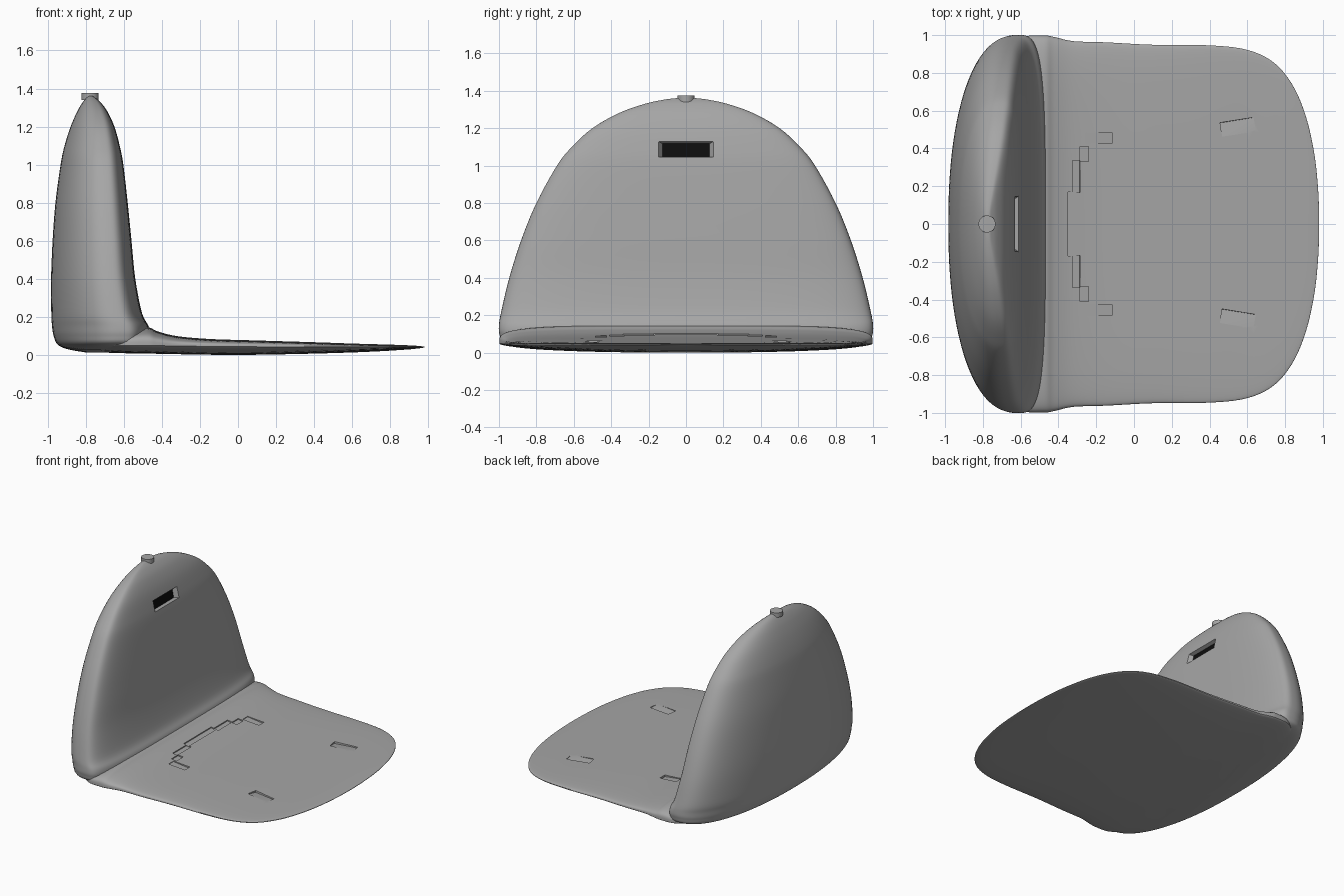
import bpy, bmesh, math
from mathutils import Matrix, Vector

cube = bpy.data.objects.get("Cube")
if cube:
    bpy.data.objects.remove(cube, do_unlink=True)


def material(name, rgb):
    m = bpy.data.materials.new(name)
    m.use_nodes = True
    m.diffuse_color = (*rgb, 1)
    bsdf = next(n for n in m.node_tree.nodes if n.type == 'BSDF_PRINCIPLED')
    bsdf.inputs["Base Color"].default_value = (*rgb, 1)
    return m


grey = material("warm grey plastic", (0.38, 0.38, 0.38))
black = material("display black", (0.004, 0.004, 0.004))


def finish(name, bm, mat):
    bmesh.ops.recalc_face_normals(bm, faces=bm.faces[:])
    mesh = bpy.data.meshes.new(name)
    bm.to_mesh(mesh)
    bm.free()
    obj = bpy.data.objects.new(name, mesh)
    bpy.context.collection.objects.link(obj)
    mesh.materials.append(mat)
    return obj


def smooth_rows(rows, steps):
    """Catmull-Rom interpolation through the key sections."""
    out = []
    last = len(rows) - 1
    for i in range(last):
        a, b = Vector(rows[max(i - 1, 0)]), Vector(rows[i])
        c, d = Vector(rows[i + 1]), Vector(rows[min(i + 2, last)])
        for k in range(steps):
            t = k / steps
            out.append(b + (c - a) * (t / 2) + (a * 2 - b * 5 + c * 4 - d) * (t * t / 2)
                       + (b * 3 - a - c * 3 + d) * (t ** 3 / 2))
    return out + [Vector(rows[-1])]


def power(v, n):
    return math.copysign(abs(v) ** (2 / n), v)


def loft(name, rows, section, mat, sides=96, steps=5):
    bm = bmesh.new()
    rings = []
    for row in smooth_rows(rows, steps):
        angles = [math.tau * (k + 0.5) / sides for k in range(sides)]
        rings.append([bm.verts.new(section(row, a)) for a in angles])
    for lower, upper in zip(rings, rings[1:]):
        for k in range(sides):
            j = (k + 1) % sides
            bm.faces.new((lower[k], lower[j], upper[j], upper[k]))
    bm.faces.new(rings[0])
    bm.faces.new(rings[-1])
    return finish(name, bm, mat)


def block(name, loc, size, rot=(0, 0, 0), mat=grey, flare=1.0):
    """Box whose local +x end is scaled by flare."""
    bm = bmesh.new()
    bmesh.ops.create_cube(bm, size=1)
    for v in bm.verts:
        s = flare if v.co.x > 0 else 1
        v.co = (v.co.x * size[0], v.co.y * size[1] * s, v.co.z * size[2] * s)
    turn = Matrix.Identity(4)
    for angle, axis in zip(rot, "XYZ"):
        turn = Matrix.Rotation(angle, 4, axis) @ turn
    bm.transform(Matrix.Translation(loc) @ turn)
    return finish(name, bm, mat)


def combine(target, other, operation):
    mod = target.modifiers.new(operation.title(), 'BOOLEAN')
    mod.operation, mod.solver, mod.object = operation, 'EXACT', other
    bpy.context.view_layer.objects.active = target
    bpy.ops.object.modifier_apply(modifier=mod.name)
    bpy.data.objects.remove(other, do_unlink=True)


# Upright backrest: height, half width, front x, rear x
back_rows = [
    (0.012, 0.4, -0.55, -0.8), (0.03, 0.82, -0.52, -0.9),
    (0.055, 0.97, -0.48, -0.95), (0.1, 0.998, -0.465, -0.97),
    (0.15, 1.0, -0.47, -0.978), (0.22, 0.988, -0.505, -0.982),
    (0.4, 0.945, -0.54, -0.983), (0.6, 0.882, -0.56, -0.975),
    (0.8, 0.8, -0.58, -0.96), (1.0, 0.69, -0.603, -0.933),
    (1.1, 0.61, -0.622, -0.912), (1.2, 0.5, -0.65, -0.88),
    (1.28, 0.36, -0.687, -0.845), (1.33, 0.22, -0.725, -0.815),
    (1.355, 0.1, -0.755, -0.793), (1.362, 0.02, -0.77, -0.78),
]


def back_section(row, a):
    z, half, front, rear = row
    mid = front + (rear - front) * 0.3
    n, reach = (3.5, front - mid) if math.cos(a) > 0 else (2.2, mid - rear)
    return (mid + reach * power(math.cos(a), n), half * power(math.sin(a), n), z)


# Flat platform: x, half width, top z, bottom z, rim z
plate_rows = [
    (-0.72, 0.88, 0.1, 0.012, 0.05), (-0.6, 0.985, 0.13, 0.008, 0.05),
    (-0.48, 0.998, 0.145, 0.006, 0.05), (-0.42, 0.99, 0.122, 0.005, 0.05),
    (-0.32, 0.968, 0.098, 0.003, 0.048), (-0.15, 0.962, 0.083, 0, 0.046),
    (0.1, 0.949, 0.075, 0, 0.044), (0.4, 0.946, 0.066, 0.006, 0.042),
    (0.6, 0.922, 0.059, 0.012, 0.041), (0.74, 0.855, 0.055, 0.018, 0.04),
    (0.84, 0.735, 0.052, 0.024, 0.04), (0.91, 0.57, 0.049, 0.029, 0.04),
    (0.955, 0.37, 0.046, 0.034, 0.04), (0.975, 0.18, 0.043, 0.037, 0.04),
    (0.98, 0.04, 0.042, 0.038, 0.04),
]


def plate_section(row, a):
    x, half, top, bottom, rim = row
    n, rise = (4, top - rim) if math.sin(a) > 0 else (2.2, rim - bottom)
    return (x, half * power(math.cos(a), n), rim + rise * power(math.sin(a), n))


body = loft("body", back_rows, back_section, grey)
combine(body, loft("platform", plate_rows, plate_section, grey), 'UNION')

# Display recess with sloping walls, and the dark screen on its floor
tilt = 0.2
centre = Vector((-0.618, 0, 1.088))
normal = Vector((math.cos(tilt), 0, math.sin(tilt)))
combine(body, block("recess", centre, (0.07, 0.25, 0.072), (0, -tilt, 0), flare=1.36),
        'DIFFERENCE')
block("display_screen", centre - normal * 0.033, (0.006, 0.25, 0.072), (0, -tilt, 0), black)

# Shallow heel marks stepped round an arc: x, y, length x, length y, surface z
marks = [(-0.325, 0, 0.045, 0.34, 0.099)]
for side in (-1, 1):
    marks += [(-0.305, side * 0.252, 0.04, 0.17, 0.095),
              (-0.262, side * 0.37, 0.045, 0.08, 0.09),
              (-0.185, side * 0.455, 0.14, 0.06, 0.084)]
for x, y, dx, dy, z in marks:
    combine(body, block("mark", (x, y, z + 0.01), (dx, dy, 0.035), (0, 0.12, 0)),
            'DIFFERENCE')

# Toe slots with floors sloping towards the outside edge
for y, slope, yaw in ((0.515, -0.12, 0.16), (-0.5, -0.12, -0.16)):
    combine(body, block("toe_slot", (0.55, y, 0.074), (0.18, 0.075, 0.04),
                        (slope, 0, yaw)), 'DIFFERENCE')

# Round button on the crown
bm = bmesh.new()
bmesh.ops.create_cone(bm, cap_ends=True, segments=40, radius1=0.045, radius2=0.045,
                      depth=0.035, matrix=Matrix.Translation((-0.778, 0, 1.358)))
button = finish("top_button", bm, grey)

for obj in (body, button):
    bpy.ops.object.select_all(action='DESELECT')
    obj.select_set(True)
    bpy.context.view_layer.objects.active = obj
    bpy.ops.object.shade_smooth_by_angle(angle=math.radians(32))
